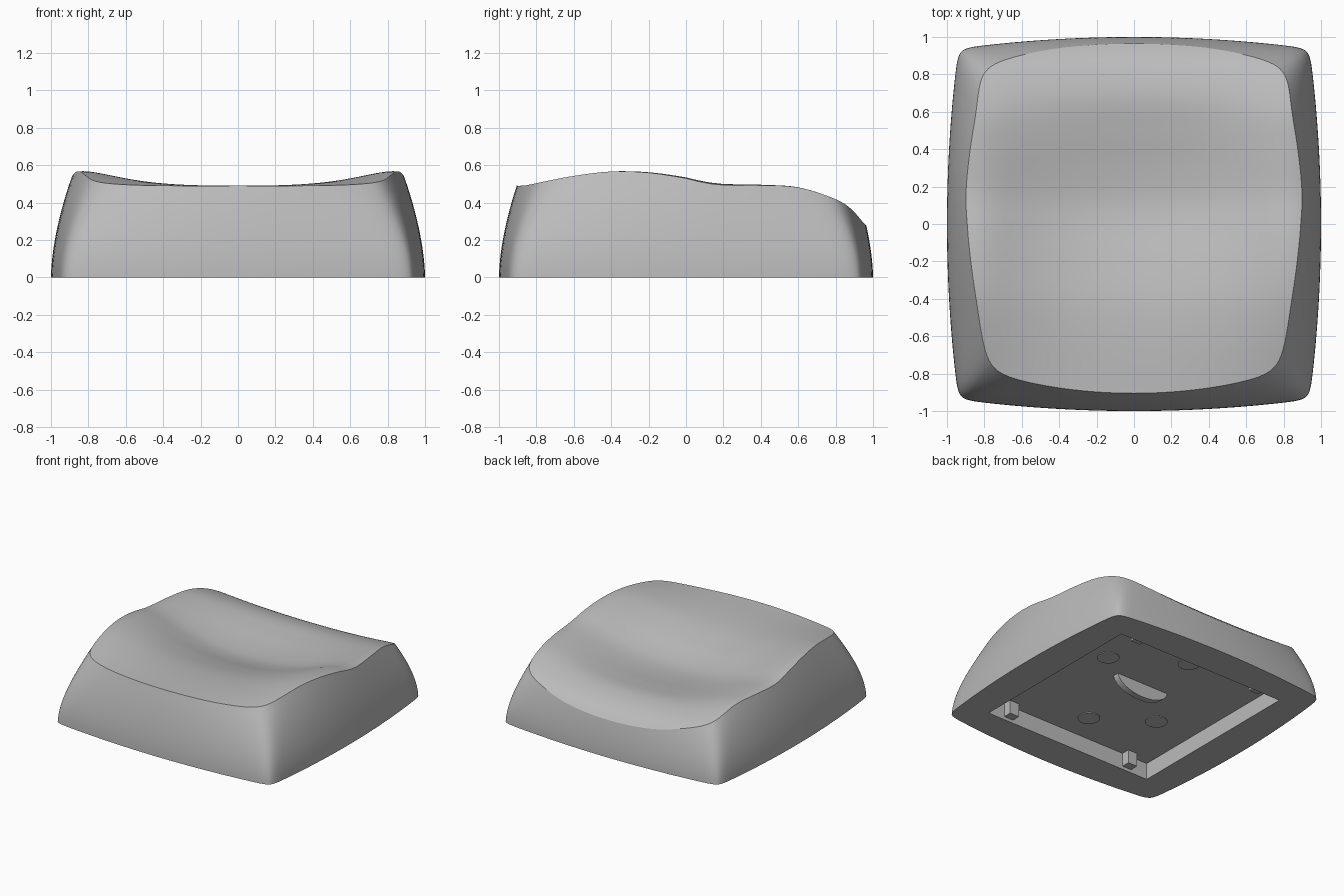
import bpy, bmesh, math
from mathutils import Vector

if "Cube" in bpy.data.objects:
    bpy.data.objects.remove(bpy.data.objects["Cube"])

grey = bpy.data.materials.new("plain grey")
grey.use_nodes = True
grey.diffuse_color = (0.5, 0.5, 0.5, 1)
grey.node_tree.nodes["Principled BSDF"].inputs["Base Color"].default_value = (0.5, 0.5, 0.5, 1)

# Profiles along y of the top: height on the centre line and along the side lips
CENTRE = [(-1, .49), (-.9, .49), (-.6, .488), (-.4, .472), (-.2, .43), (0, .375), (.13, .356),
          (.3, .363), (.5, .387), (.67, .4), (.8, .377), (.9, .332), (.97, .27), (1.1, .13)]
EDGE = [(-1, .47), (-.9, .487), (-.8, .507), (-.6, .545), (-.4, .57), (-.2, .567), (0, .54),
        (.1, .517), (.2, .505), (.4, .5), (.6, .485), (.8, .42), (.9, .36), (.97, .27), (1.1, .13)]
RECESS, FLOOR = 0.735, 0.13


def smooth_profile(pts, y):
    """Cubic interpolation through the points."""
    y = min(max(y, pts[0][0]), pts[-1][0])
    i = next(k for k in range(len(pts) - 1) if y <= pts[k + 1][0])

    def slope(k):
        a, b = pts[max(k - 1, 0)], pts[min(k + 1, len(pts) - 1)]
        return (b[1] - a[1]) / (b[0] - a[0])

    (y0, z0), (y1, z1) = pts[i], pts[i + 1]
    h = y1 - y0
    t = (y - y0) / h
    return (z0 * (1 + 2 * t) * (1 - t) ** 2 + z1 * t * t * (3 - 2 * t)
            + h * t * (1 - t) * (slope(i) * (1 - t) - slope(i + 1) * t))


def top_height(x, y):
    """Dish across x that levels off into a soft lip, then dips to the side edge."""
    c, e = smooth_profile(CENTRE, y), smooth_profile(EDGE, y)
    u = (abs(x) / .78) ** 2.1
    dip = .012 * (max(0, abs(x) - .8) / .1) ** 2
    return c + (e - c) * 1.01 * u / (1 + u ** 8) ** .125 - dip


def bisect(f, lo, hi):
    for _ in range(32):
        mid = (lo + hi) / 2
        lo, hi = (mid, hi) if f(mid) < 0 else (lo, mid)
    return lo


def wall_point(angle, z):
    """Rounded square that shrinks and bulges more as it rises."""
    dx, dy = math.cos(angle), math.sin(angle)
    size = 1 - .095 * (z / .49) ** 1.7
    bulge = .07 + .45 * z * z
    p = 1 / (.027 + .05 * z)

    def outside(r):
        x, y = abs(dx * r), abs(dy * r)
        return ((x + bulge * y * y) ** p + (y + bulge * x * x) ** p) ** (1 / p) - size

    r = bisect(outside, 0, 1.6)
    return Vector((dx * r, dy * r, z))


def rim_point(angle):
    def above(z):
        q = wall_point(angle, z)
        return z - top_height(q.x, q.y)
    return wall_point(angle, bisect(above, 0, .7))


def finish(bm, name, angle=25):
    bmesh.ops.recalc_face_normals(bm, faces=bm.faces)
    mesh = bpy.data.meshes.new(name)
    bm.to_mesh(mesh)
    bm.free()
    mesh.materials.append(grey)
    ob = bpy.data.objects.new(name, mesh)
    bpy.context.collection.objects.link(ob)
    bpy.ops.object.select_all(action='DESELECT')
    ob.select_set(True)
    bpy.context.view_layer.objects.active = ob
    bpy.ops.object.shade_smooth_by_angle(angle=math.radians(angle))


# Directions around the body, packed closer at the four corners
half = [math.pi / 4 * (1 - (1 - s / 20) ** 2) for s in range(21)]
quarter = half + [math.pi / 2 - a for a in reversed(half[1:-1])]
angles = [a + q * math.pi / 2 for q in range(4) for a in quarter]

# Loops from the recess floor, out over the base, up the walls and across the top
loops = []
square = []
for a in angles:
    dx, dy = math.cos(a), math.sin(a)
    square.append(Vector((dx, dy, 0)) * (RECESS / max(abs(dx), abs(dy))))
loops.append([v + Vector((0, 0, FLOOR)) for v in square])
loops.append(square)
rim = [rim_point(a) for a in angles]
WALL, TOP = 12, 40
for k in range(WALL):
    loops.append([wall_point(a, r.z * k / WALL) for a, r in zip(angles, rim)])
loops.append(rim)
for k in range(1, TOP):
    f = 1 - k / TOP
    loops.append([Vector((r.x * f, r.y * f, top_height(r.x * f, r.y * f))) for r in rim])

bm = bmesh.new()
rings = [[bm.verts.new(v) for v in loop] for loop in loops]
n = len(angles)
for a, b in zip(rings, rings[1:]):
    for i in range(n):
        j = (i + 1) % n
        bm.faces.new((a[i], a[j], b[j], b[i]))
bm.faces.new(rings[0])
apex = bm.verts.new((0, 0, top_height(0, 0)))
for i in range(n):
    bm.faces.new((rings[-1][i], rings[-1][(i + 1) % n], apex))
finish(bm, "cap_body")


def box(name, centre, size):
    bm = bmesh.new()
    bmesh.ops.create_cube(bm, size=1)
    bmesh.ops.scale(bm, vec=size, verts=bm.verts)
    bmesh.ops.translate(bm, vec=centre, verts=bm.verts)
    finish(bm, name)


# Half-round tab in the middle of the recess
bm = bmesh.new()
arc = [bm.verts.new((.02 + .23 * math.cos(t), .12, FLOOR + .01 - .12 * math.sin(t)))
       for t in (math.pi * k / 24 for k in range(25))]
face = bm.faces.new(arc)
side = bmesh.ops.extrude_face_region(bm, geom=[face])
bmesh.ops.translate(bm, vec=(0, -.05, 0),
                    verts=[v for v in side["geom"] if isinstance(v, bmesh.types.BMVert)])
finish(bm, "underside_tab")

# Clips against the front and back walls of the recess
for sx in (-1, 1):
    for sy in (-1, 1):
        box("underside_clip", (sx * .55, sy * .705, .08), (.08, .07, .11))

# Low round bosses on the recess floor
for x, y in ((.45, .25), (0, -.5), (-.4, -.23), (-.05, .55)):
    bm = bmesh.new()
    bmesh.ops.create_cone(bm, cap_ends=True, segments=24, radius1=.08, radius2=.08, depth=.02)
    bmesh.ops.translate(bm, vec=(x, y, FLOOR + .004), verts=bm.verts)
    finish(bm, "underside_boss")
